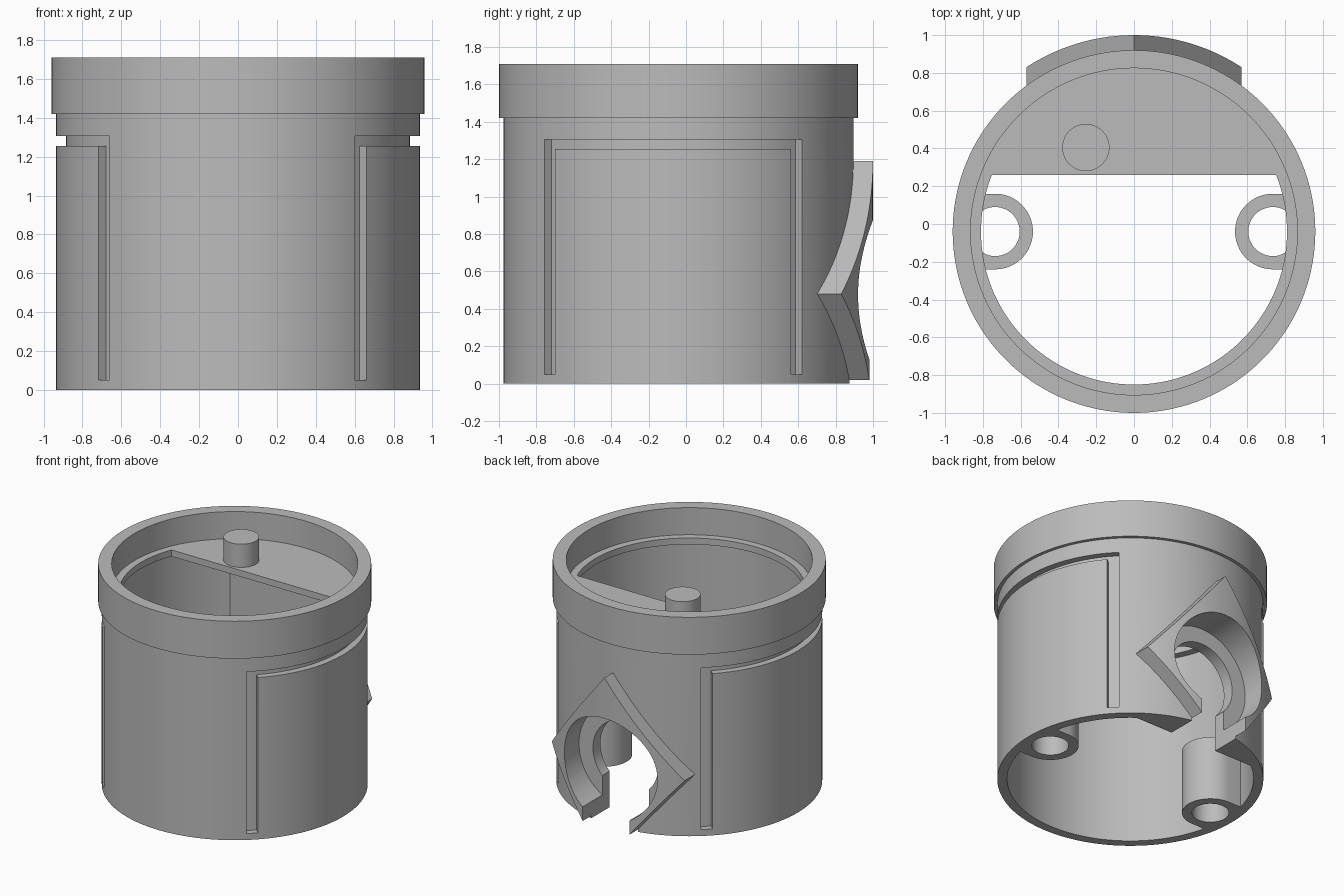
import bpy, bmesh
from math import sin, cos, asin, radians, pi, sqrt

if "Cube" in bpy.data.objects:
    bpy.data.objects.remove(bpy.data.objects["Cube"], do_unlink=True)

CY = -0.04          # y of the cylinder axis
SEG = 144
BORE_Z = 0.475      # height of the mount's bore

grey = bpy.data.materials.new("plain grey")
grey.use_nodes = True
grey.diffuse_color = (0.5, 0.5, 0.5, 1)
grey.node_tree.nodes["Principled BSDF"].inputs["Base Color"].default_value = (0.5, 0.5, 0.5, 1)


def finish(name, bm):
    bmesh.ops.recalc_face_normals(bm, faces=bm.faces)
    mesh = bpy.data.meshes.new(name)
    bm.to_mesh(mesh)
    bm.free()
    mesh.materials.append(grey)
    obj = bpy.data.objects.new(name, mesh)
    obj.location.y = CY
    bpy.context.collection.objects.link(obj)
    return obj


def prism(name, outline, lo, hi, along_y=False):
    """Extrude an outline along z, or an (x, z) outline along y."""
    bm = bmesh.new()
    place = (lambda a, b, h: (a, h, b)) if along_y else (lambda a, b, h: (a, b, h))
    face = bm.faces.new([bm.verts.new(place(a, b, lo)) for a, b in outline])
    new = bmesh.ops.extrude_face_region(bm, geom=[face])["geom"]
    top = [v for v in new if isinstance(v, bmesh.types.BMVert)]
    bmesh.ops.translate(bm, verts=top, vec=place(0, 0, hi - lo))
    return finish(name, bm)


def arc(r, a0, a1, n=48, cx=0, cy=0):
    return [(cx + r * cos(a0 + (a1 - a0) * i / n), cy + r * sin(a0 + (a1 - a0) * i / n))
            for i in range(n + 1)]


def circle(r, cx=0, cy=0, n=64):
    return arc(r, 0, 2 * pi, n, cx, cy)[:-1]


def segment(r, chord):
    """Part of a disc behind a straight chord."""
    a = asin(chord / r)
    return arc(r, a, pi - a, 72)


def lathe(name, profile):
    bm = bmesh.new()
    rings = [[bm.verts.new((r * cos(2 * pi * i / SEG), r * sin(2 * pi * i / SEG), z))
              for i in range(SEG)] for r, z in profile]
    for k, ring in enumerate(rings):
        nxt = rings[(k + 1) % len(rings)]
        for i in range(SEG):
            j = (i + 1) % SEG
            bm.faces.new((ring[i], ring[j], nxt[j], nxt[i]))
    return finish(name, bm)


def combine(target, tool, operation):
    """Apply a boolean and discard the tool."""
    mod = target.modifiers.new("boolean", "BOOLEAN")
    mod.operation, mod.solver, mod.object = operation, "EXACT", tool
    tool.hide_render = True
    bpy.context.view_layer.update()
    bpy.context.view_layer.objects.active = target
    bpy.ops.object.modifier_apply(modifier=mod.name)
    bpy.data.objects.remove(tool, do_unlink=True)


# Round housing with a wider rim and an inner ledge
housing = lathe("housing", [(0.935, 0), (0.935, 1.42), (0.96, 1.42), (0.96, 1.71),
                            (0.865, 1.71), (0.865, 1.5), (0.81, 1.5), (0.81, 1.45),
                            (0.866, 1.45), (0.866, 0)])

# Flat-faced thick wall inside the back
combine(housing, prism("back_wall", segment(0.9, 0.69), 0, 1.47), "UNION")

# Diamond mount with a curved outer face
diamond = [(0.57, 0.48), (0, 1.19), (-0.57, 0.48), (0, -0.23)]
mount = prism("mount", diamond, 0.70, 1.2, along_y=True)
combine(mount, prism("mount_curve", circle(1.04, n=SEG), -0.5, 1.5), "INTERSECT")
combine(housing, mount, "UNION")

# Stepped bore and the slot opening it downwards
cuts = [prism("bore", circle(0.4, 0, BORE_Z), 0.78, 1.3, True),
        prism("inner_hole", circle(0.28, 0, BORE_Z), 0.5, 1.3, True),
        prism("slot", [(-0.2, -0.5), (0.2, -0.5), (0.2, BORE_Z), (-0.2, BORE_Z)], 0.5, 1.3, True)]

# Shallow grooves framing a panel on each side
for turn in (0, 180):
    for a0, a1, z0 in ((-50, 45, 1.255), (-50, -45, 0.05), (40, 45, 0.05)):
        a, b = radians(a0 + turn), radians(a1 + turn)
        n = max(2, int((a1 - a0) / 2.5))
        cuts.append(prism("groove", arc(0.885, a, b, n) + arc(1.0, b, a, n), z0, 1.305))
for cut in cuts:
    combine(housing, cut, "DIFFERENCE")

# Half-round shelf and its peg
shelf = prism("shelf", segment(0.812, 0.3), 1.45, 1.5)
peg = prism("peg", circle(0.125, -0.255, 0.445, 48), 1.49, 1.68)

# Screw tubes on the inner wall
parts = [housing, shelf, peg]
for side, label in ((1, "left"), (-1, "right")):
    outline = arc(0.2, pi / 2, 3 * pi / 2, 32, 0.735) + [(0.85, -0.2), (0.875, 0), (0.85, 0.2)]
    tube = prism(label + "_screw_tube", [(side * x, y) for x, y in outline], 0, 0.5)
    combine(tube, prism("screw_hole", circle(0.13, side * 0.735, 0, 48), -0.1, 0.6), "DIFFERENCE")
    parts.append(tube)

# Smooth round walls, crisp edges
bpy.ops.object.select_all(action="DESELECT")
for obj in parts:
    obj.select_set(True)
bpy.context.view_layer.objects.active = housing
bpy.ops.object.shade_smooth_by_angle(angle=radians(25))
